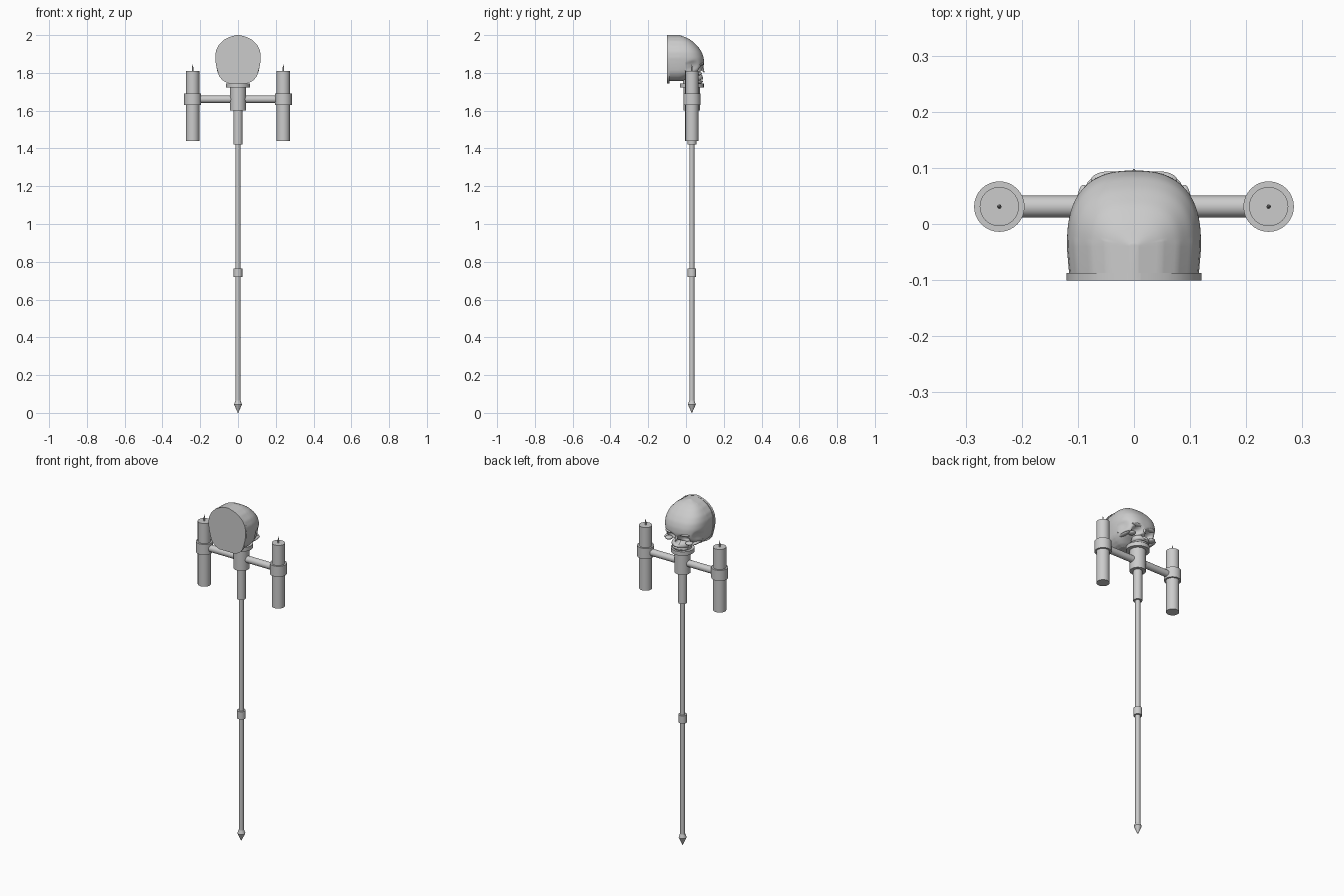
import bpy, bmesh, math
from mathutils import Matrix

cube = bpy.data.objects.get("Cube")
if cube:
    bpy.data.objects.remove(cube, do_unlink=True)

grey = bpy.data.materials.new("plain_grey")
grey.use_nodes = True
grey.diffuse_color = (0.6, 0.6, 0.6, 1)
grey.node_tree.nodes["Principled BSDF"].inputs["Base Color"].default_value = (0.6, 0.6, 0.6, 1)

AXIS_Y = 0.031


def make_object(name, bm, angle=40):
    """Turn a bmesh into a grey object, smooth except at sharp edges."""
    bmesh.ops.recalc_face_normals(bm, faces=bm.faces)
    for face in bm.faces:
        face.smooth = True
    for edge in bm.edges:
        edge.smooth = edge.calc_face_angle(0) < math.radians(angle)
    mesh = bpy.data.meshes.new(name)
    bm.to_mesh(mesh)
    bm.free()
    mesh.materials.append(grey)
    bpy.context.collection.objects.link(bpy.data.objects.new(name, mesh))


def loft(bm, rings):
    """Skin closed rings of points and cap both ends."""
    loops = [[bm.verts.new(p) for p in ring] for ring in rings]
    for a, b in zip(loops, loops[1:]):
        for i in range(len(a)):
            j = (i + 1) % len(a)
            bm.faces.new((a[i], a[j], b[j], b[i]))
    bm.faces.new(loops[0])
    bm.faces.new(loops[-1])


def turned(name, profile, x=0, sides=32):
    """Turn (radius, z) points round a vertical axis."""
    bm = bmesh.new()
    turns = [i * math.tau / sides for i in range(sides)]
    loft(bm, [[(x + r * math.cos(a), AXIS_Y + r * math.sin(a), z) for a in turns]
              for r, z in profile])
    make_object(name, bm)


def ellipsoid(bm, centre, radii):
    bmesh.ops.create_uvsphere(bm, u_segments=48, v_segments=32, radius=1,
                              matrix=Matrix.Translation(centre) @ Matrix.Diagonal((*radii, 1)))


def interpolate(table, z):
    for a, b in zip(table, table[1:]):
        if z <= b[0]:
            t = (z - a[0]) / (b[0] - a[0])
            return [p + (q - p) * t for p, q in zip(a, b)]
    return table[-1]


def heights(low, high, steps):
    """Heights that crowd together towards both ends."""
    return [low + (high - low) * (1 - math.cos(math.pi * i / steps)) / 2 for i in range(steps + 1)]


def carve(bm, hollows):
    """Push the face back inside mirrored oval hollows."""
    for v in bm.verts:
        if v.co.y > 0:
            push = 0
            for x, z, rx, rz, depth in hollows:
                d = ((abs(v.co.x) - x) / rx) ** 2 + ((v.co.z - z) / rz) ** 2
                push = max(push, depth * math.exp(-d * d))
            v.co.y -= push


# Staff
turned("staff_tip", [(0.001, 0), (0.021, 0.045), (0.014, 0.065)])
turned("staff_pole", [(0.0135, 0.055), (0.0135, 1.43)])
turned("pole_collar", [(0.023, 0.72), (0.023, 0.765)])
turned("upper_sleeve", [(0.024, 1.42), (0.024, 1.61)])
turned("hub", [(0.043, 1.60), (0.043, 1.725)])
turned("skull_seat", [(0.063, 1.722), (0.063, 1.745), (0.048, 1.745), (0.048, 1.76)])

# Crossbar with a candle at each end
bm = bmesh.new()
bmesh.ops.create_cone(bm, cap_ends=True, segments=32, radius1=0.0195, radius2=0.0195, depth=0.46,
                      matrix=Matrix.Translation((0, AXIS_Y, 1.66)) @ Matrix.Rotation(math.pi / 2, 4, "Y"))
make_object("crossbar", bm)
for side, x in (("left", 0.24), ("right", -0.24)):
    turned(side + "_candle_ring", [(0.045, 1.63), (0.045, 1.692)], x)
    turned(side + "_candle", [(0.035, 1.44), (0.035, 1.81)], x)
    turned(side + "_wick", [(0.004, 1.805), (0.004, 1.825), (0.001, 1.845)], x, 8)

# Cranium, from sections of height, half width and front reach
SECTIONS = [(1.757, 0.055, -0.02), (1.765, 0.075, 0.0), (1.78, 0.093, 0.025),
            (1.795, 0.104, 0.06), (1.81, 0.11, 0.085), (1.83, 0.114, 0.092),
            (1.85, 0.117, 0.096), (1.88, 0.12, 0.094), (1.91, 0.117, 0.084),
            (1.94, 0.105, 0.063), (1.97, 0.079, 0.032), (1.988, 0.05, 0.0), (2.0, 0.008, -0.035)]
HOLLOWS = [(0.04, 1.818, 0.026, 0.02, 0.036),  # eye sockets
           (0.0, 1.789, 0.012, 0.014, 0.03),   # nose
           (0.0, 1.762, 0.04, 0.003, 0.01),    # bite line
           (0.105, 1.835, 0.016, 0.025, 0.02)]  # temples
bm = bmesh.new()
rings = []
for level in heights(1.757, 2.0, 56):
    z, w, front = interpolate(SECTIONS, level)
    ring = []
    for i in range(81):
        c, s = math.cos(math.pi * i / 80), math.sin(math.pi * i / 80)
        ring.append((w * math.copysign(abs(c) ** 0.77, c),
                     -0.04 + (front + 0.04) * max(s, 0) ** 0.77, z))
    rings.append(ring + [(-0.96 * w, -0.095, z), (0.96 * w, -0.095, z)])
loft(bm, rings)
for repeat in range(4):
    bmesh.ops.smooth_vert(bm, verts=[v for v in bm.verts if v.co.y > -0.03], factor=0.5,
                          use_axis_x=True, use_axis_y=True, use_axis_z=True)
carve(bm, HOLLOWS)
make_object("cranium", bm, 70)

# Upper and lower jaw
bm = bmesh.new()
ellipsoid(bm, (0, 0.05, 1.775), (0.05, 0.042, 0.03))
ellipsoid(bm, (0, 0.053, 1.755), (0.046, 0.037, 0.016))
carve(bm, HOLLOWS)
make_object("jaws", bm, 70)

# Cheekbones and brows
for side, s in (("left", 1), ("right", -1)):
    bm = bmesh.new()
    ellipsoid(bm, (s * 0.066, 0.062, 1.796), (0.02, 0.022, 0.01))
    ellipsoid(bm, (s * 0.09, 0.025, 1.795), (0.013, 0.045, 0.008))
    make_object(side + "_cheekbone", bm)
    bm = bmesh.new()
    ellipsoid(bm, (s * 0.042, 0.078, 1.845), (0.035, 0.016, 0.009))
    make_object(side + "_brow", bm)

# Pointed nasal bone
bm = bmesh.new()
bmesh.ops.create_cone(bm, cap_ends=True, segments=12, radius1=0.009, radius2=0.002, depth=0.03,
                      matrix=Matrix.Translation((0, 0.09, 1.815)) @ Matrix.Rotation(math.radians(-155), 4, "X"))
make_object("nasal_bone", bm)

# Flat plate closing the skull, following its outline
OUTLINE = [(1.745, 0.05), (1.757, 0.078), (1.78, 0.099), (1.815, 0.11), (1.85, 0.118),
           (1.885, 0.121), (1.92, 0.116), (1.95, 0.1), (1.975, 0.075), (1.99, 0.045), (2.0, 0.01)]
right = [interpolate(OUTLINE, z)[::-1] for z in heights(1.745, 2.0, 24)]
outline = right + [(-x, z) for x, z in reversed(right)]
bm = bmesh.new()
loft(bm, [[(x, y, z) for x, z in outline] for y in (-0.101, -0.087)])
make_object("skull_plate", bm, 30)
